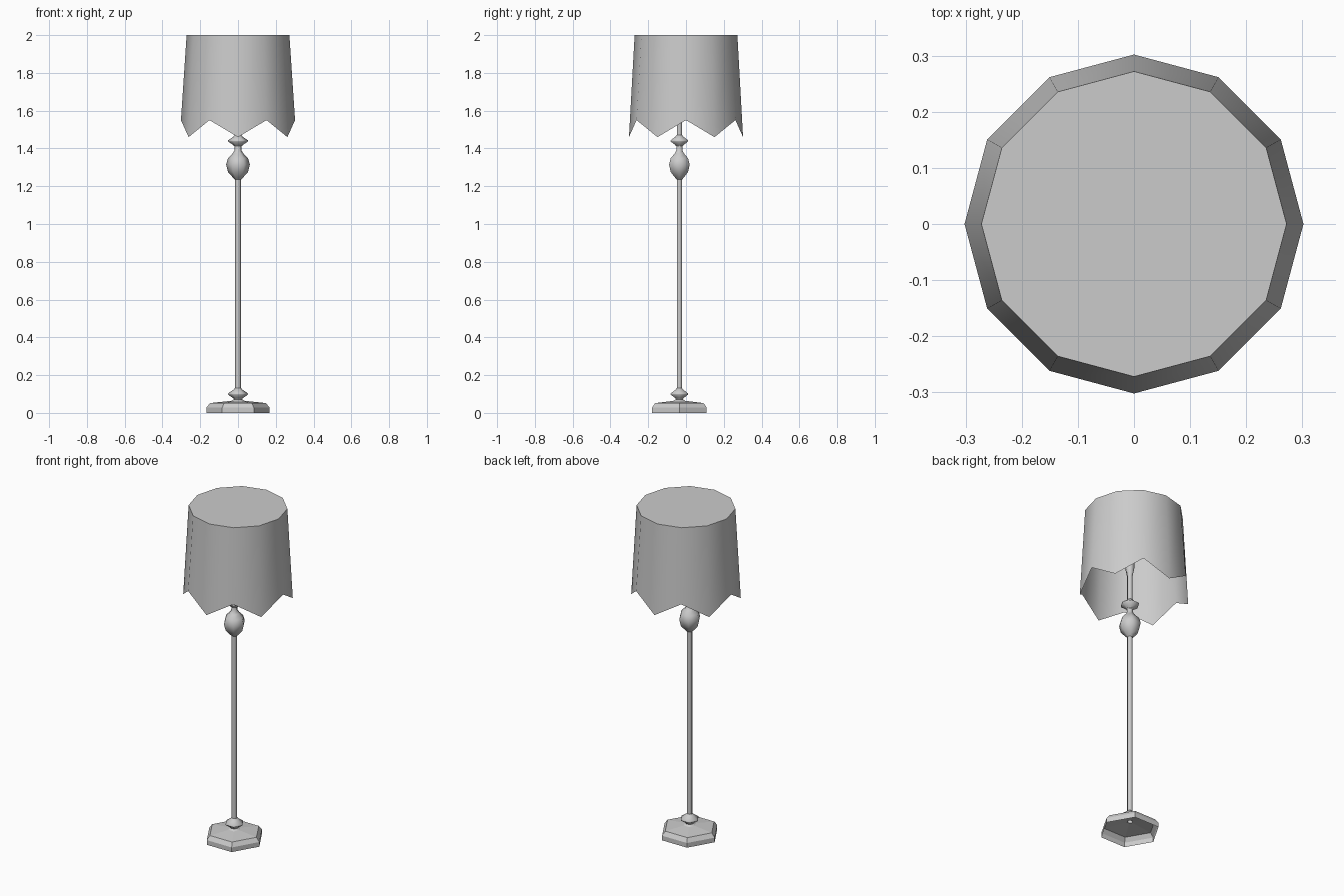
import bpy, bmesh
from math import cos, sin, pi, radians

cube = bpy.data.objects.get("Cube")
if cube:
    bpy.data.objects.remove(cube)

grey = bpy.data.materials.new("light grey")
grey.use_nodes = True
colour = (0.6, 0.6, 0.6, 1)
grey.diffuse_color = colour
grey.node_tree.nodes["Principled BSDF"].inputs["Base Color"].default_value = colour

STAND_Y = -0.035


def finish(name, bm, angle):
    """Turn the bmesh into an object, smooth below the given edge angle."""
    mesh = bpy.data.meshes.new(name)
    bmesh.ops.recalc_face_normals(bm, faces=bm.faces)
    bm.to_mesh(mesh)
    bm.free()
    mesh.materials.append(grey)
    obj = bpy.data.objects.new(name, mesh)
    bpy.context.collection.objects.link(obj)
    bpy.ops.object.select_all(action='DESELECT')
    obj.select_set(True)
    bpy.context.view_layer.objects.active = obj
    if angle:
        bpy.ops.object.shade_smooth_by_angle(angle=radians(angle))
    return obj


def bridge(bm, low, high):
    n = len(low)
    for i in range(n):
        j = (i + 1) % n
        bm.faces.new((low[i], low[j], high[j], high[i]))


def lathe(name, profile, angle, cap=False, sides=6):
    """Sweep (radius, height) points around the stand's axis."""
    bm = bmesh.new()
    rings = [[bm.verts.new((r * cos(2 * pi * i / sides),
                            STAND_Y + r * sin(2 * pi * i / sides), z))
              for i in range(sides)] for r, z in profile]
    for low, high in zip(rings, rings[1:]):
        bridge(bm, low, high)
    if cap:
        bm.faces.new(rings[-1])
    return finish(name, bm, angle)


# Hollow hexagonal foot
lathe("base", [(0.167, 0), (0.167, 0.028), (0.148, 0.052), (0.035, 0.064),
               (0.016, 0.066)], 0)

# Slim pole with a collar at each end and a ball below the shade
def collar(z):
    return [(0.022, z - 0.028), (0.025, z - 0.022), (0.053, z - 0.003),
            (0.053, z + 0.003), (0.025, z + 0.022), (0.016, z + 0.032)]

lathe("lower_collar", [(0.035, 0.064)] + collar(0.1), 65)
lathe("pole", [(0.016, 0.066), (0.016, 1.24)], 65)
lathe("ball", [(0.016, 1.235), (0.026, 1.245), (0.053, 1.275), (0.063, 1.315),
               (0.053, 1.348), (0.03, 1.372), (0.018, 1.39), (0.018, 1.412)], 65)
lathe("upper_collar", collar(1.44), 65)

# Bulb holder hidden in the shade
lathe("socket", [(0.016, 1.47), (0.016, 1.62), (0.026, 1.67), (0.026, 1.74)],
      65, cap=True)

# Twelve-sided shade: thin wall, closed top, zigzag hem
bm = bmesh.new()
top, hem = [], []
for i in range(12):
    a = 2 * pi * i / 12
    top.append(bm.verts.new((0.272 * cos(a), 0.272 * sin(a), 2)))
    hem.append(bm.verts.new((0.302 * cos(a), 0.302 * sin(a), 1.46 if i % 2 else 1.55)))
bridge(bm, hem, top)
bm.faces.new(top)
finish("shade", bm, 40)
